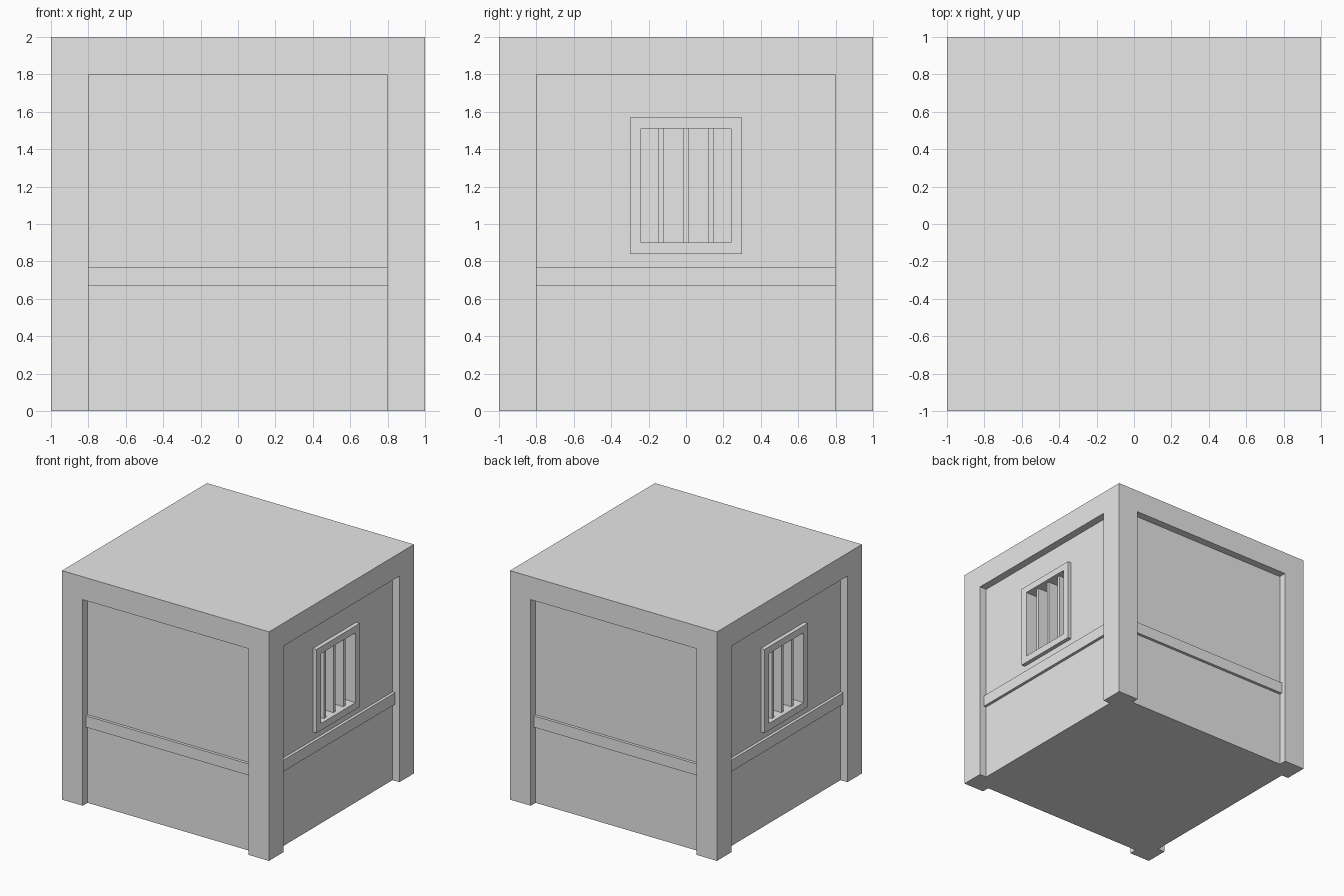
import bpy
import bmesh
from math import radians
from mathutils import Matrix, Vector

cube = bpy.data.objects.get("Cube")
if cube:
    bpy.data.objects.remove(cube, do_unlink=True)

grey = bpy.data.materials.new("plain_grey")
grey.use_nodes = True
colour = (0.8, 0.8, 0.8, 1)
grey.diffuse_color = colour
grey.node_tree.nodes["Principled BSDF"].inputs["Base Color"].default_value = colour

WALL = 0.933      # wall plane inside the recesses
BACK = 0.78       # plane behind the window bars


def make(name, boxes, turns=(0,), helper=False):
    """Boxes given as (low corner, high corner), repeated around z."""
    bm = bmesh.new()
    for turn in turns:
        spin = Matrix.Rotation(radians(turn), 4, "Z")
        for low, high in boxes:
            low, high = Vector(low), Vector(high)
            place = Matrix.Translation((low + high) / 2) @ Matrix.Diagonal((*(high - low), 1))
            bmesh.ops.create_cube(bm, size=1, matrix=spin @ place)
    mesh = bpy.data.meshes.new(name)
    bm.to_mesh(mesh)
    bm.free()
    mesh.materials.append(grey)
    obj = bpy.data.objects.new(name, mesh)
    bpy.context.collection.objects.link(obj)
    obj.hide_render = helper
    return obj


def cut(target, cutter):
    mod = target.modifiers.new("cut", "BOOLEAN")
    mod.operation = "DIFFERENCE"
    mod.solver = "EXACT"
    mod.object = cutter
    cutter.hide_set(True)
    cutter.display_type = "WIRE"


SIDES = (0, 90, 180, 270)
WINDOWS = (0, 180)

# Block with corner posts and lintels left around recessed walls
body = make("body", [((-1, -1, 0), (1, 1, 2))])
cut(body, make("recess_cutter", [((WALL, -0.8, -0.1), (1.1, 0.8, 1.8))], SIDES, True))
cut(body, make("window_cutter", [((BACK, -0.24, 0.9), (1.1, 0.24, 1.51))], WINDOWS, True))

# Rail along every wall
make("wall_rail", [((WALL - 0.01, -0.8, 0.67), (WALL + 0.025, 0.8, 0.77))], SIDES)

# Window surrounds: rails top and bottom, stiles at the sides
RIM = WALL + 0.035
for name, low, high in (("window_sill", 0.84, 0.9), ("window_head", 1.51, 1.57)):
    make(name, [((WALL - 0.01, -0.3, low), (RIM, 0.3, high))], WINDOWS)
make("window_stiles", [((WALL - 0.01, s * 0.27 - 0.03, 0.9), (RIM, s * 0.27 + 0.03, 1.51))
                       for s in (-1, 1)], WINDOWS)

# Upright bars
make("window_bars", [((BACK, y - 0.014, 0.9), (WALL, y + 0.014, 1.51))
                     for y in (-0.135, 0, 0.135)], WINDOWS)
